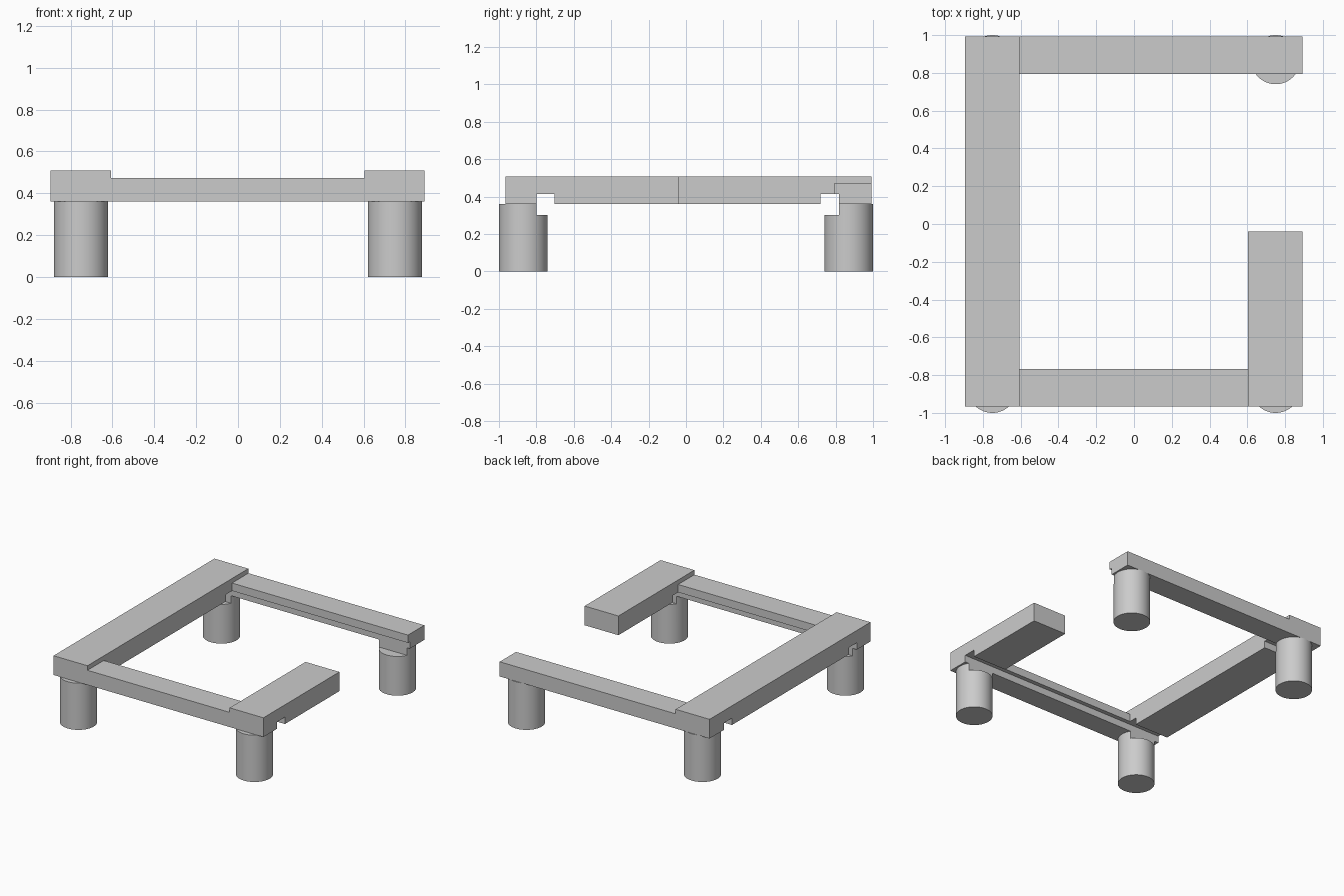
import bpy

cube = bpy.data.objects.get("Cube")
if cube:
    bpy.data.objects.remove(cube, do_unlink=True)

# One plain grey for the whole frame
grey = bpy.data.materials.new("plain grey")
grey.use_nodes = True
colour = (0.6, 0.6, 0.6, 1)
grey.diffuse_color = colour
grey.node_tree.nodes["Principled BSDF"].inputs["Base Color"].default_value = colour


def box(name, x, y, z):
    """Axis-aligned box from (low, high) ranges."""
    centre = [(a + b) / 2 for a, b in (x, y, z)]
    bpy.ops.mesh.primitive_cube_add(size=1, location=centre)
    ob = bpy.context.object
    ob.name = name
    ob.scale = [b - a for a, b in (x, y, z)]
    bpy.ops.object.transform_apply(location=False, rotation=False, scale=True)
    ob.data.materials.append(grey)
    return ob


def post(name, x, y):
    bpy.ops.mesh.primitive_cylinder_add(vertices=64, radius=0.13, depth=UNDER,
                                        location=(x, y, UNDER / 2))
    ob = bpy.context.object
    ob.name = name
    ob.data.materials.append(grey)
    return ob


UNDER, LOW_TOP, HIGH_TOP = 0.36, 0.473, 0.508
FRONT, BACK = -0.965, 0.993
LEFT, RIGHT = 0.892, -0.896
INNER_LEFT, INNER_RIGHT = 0.604, -0.607

# Beams: two tall side beams, the left one short, and two lower cross beams
high, low = (UNDER, HIGH_TOP), (UNDER, LOW_TOP)
parts = [
    box("right_beam", (RIGHT, INNER_RIGHT), (FRONT, BACK), high),
    box("left_short_beam", (INNER_LEFT, LEFT), (FRONT, -0.04), high),
    box("front_beam", (INNER_RIGHT, INNER_LEFT), (FRONT, -0.767), low),
    box("back_beam", (INNER_RIGHT, LEFT), (0.794, BACK), low),
]

# Round posts under the four corners
for end, y in (("front", -0.87), ("back", 0.87)):
    for side, x in (("left", 0.75), ("right", -0.75)):
        parts.append(post(f"{end}_{side}_post", x, y))

# Grooves running across the frame through beams and posts
cutters = [box("groove_cutter", (-1.2, 1.2), y, (0.302, 0.413))
           for y in ((-0.8, -0.703), (0.72, 0.817))]
for ob in parts:
    bpy.ops.object.select_all(action="DESELECT")
    ob.select_set(True)
    bpy.context.view_layer.objects.active = ob
    for cutter in cutters:
        mod = ob.modifiers.new("groove", "BOOLEAN")
        mod.operation, mod.solver, mod.object = "DIFFERENCE", "EXACT", cutter
        bpy.ops.object.modifier_apply(modifier=mod.name)
    if ob.name.endswith("post"):
        bpy.ops.object.shade_smooth_by_angle(angle=0.5)
for cutter in cutters:
    bpy.data.objects.remove(cutter, do_unlink=True)
